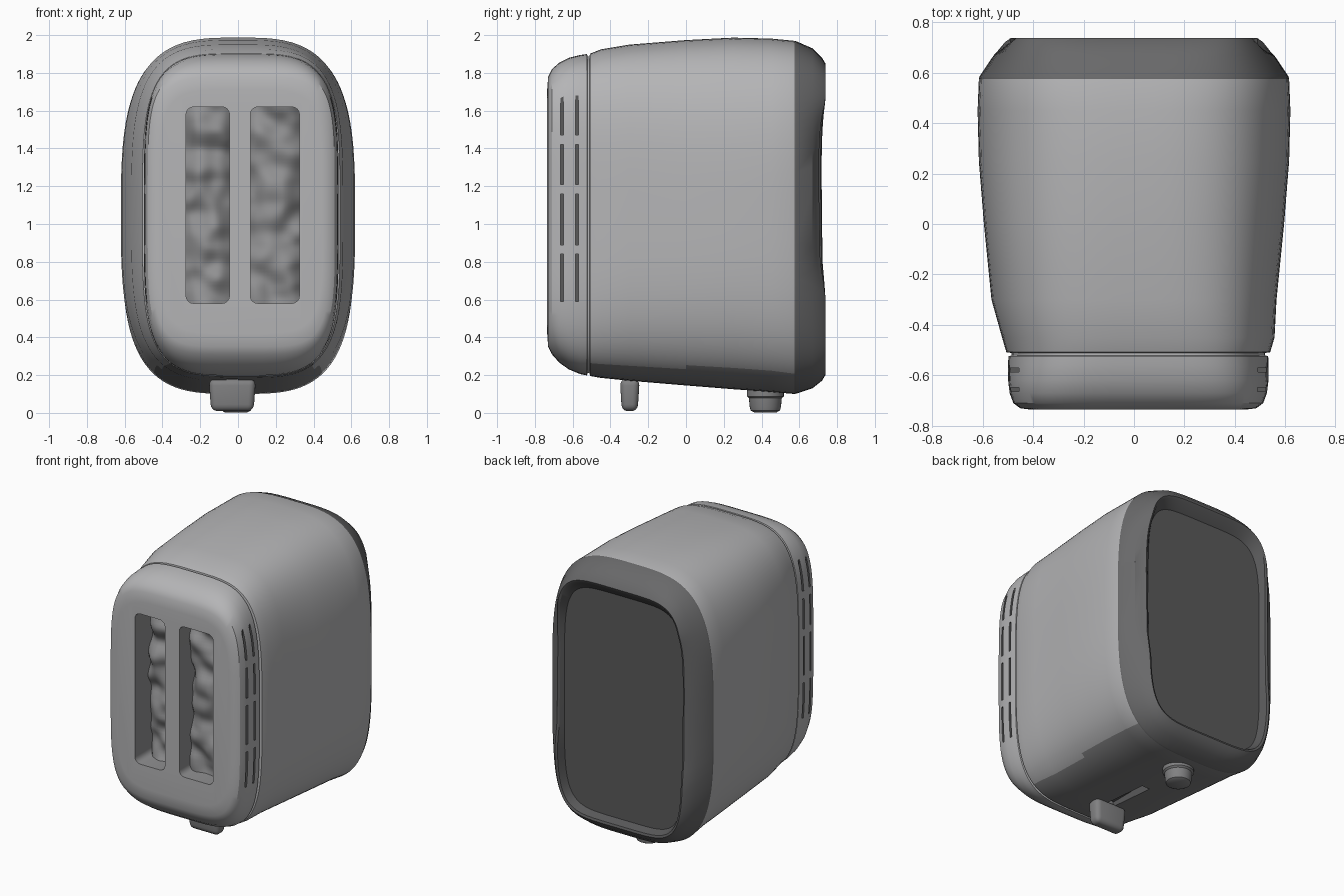
import bpy, bmesh, math
from mathutils import Vector, noise

if "Cube" in bpy.data.objects:
    bpy.data.objects.remove(bpy.data.objects["Cube"])

SEG = 96


def grey(name, v):
    m = bpy.data.materials.new(name)
    m.diffuse_color = (v, v, v * 1.02, 1)
    m.use_nodes = True
    m.node_tree.nodes["Principled BSDF"].inputs["Base Color"].default_value = m.diffuse_color
    return m


STEEL, UNDER, RIM, BASE, SLOT = [grey(n, v) for n, v in (
    ("steel", 0.46), ("underside", 0.22), ("rim_plastic", 0.14),
    ("base_plastic", 0.10), ("slot_inside", 0.28))]


def finish(name, bm, angle=35, mat=STEEL):
    bmesh.ops.recalc_face_normals(bm, faces=bm.faces)
    me = bpy.data.meshes.new(name)
    bm.to_mesh(me)
    bm.free()
    me.materials.append(mat)
    ob = bpy.data.objects.new(name, me)
    bpy.context.collection.objects.link(ob)
    smooth(ob, angle)
    return ob


def smooth(ob, angle=35):
    bpy.ops.object.select_all(action='DESELECT')
    ob.select_set(True)
    bpy.context.view_layer.objects.active = ob
    bpy.ops.object.shade_smooth_by_angle(angle=math.radians(angle))


def ring(y, hx, z0, z1, n):
    """Superellipse cross-section at depth y; the front cap sits slightly to +x."""
    cx = 0.017 if y < -0.4 else 0.0
    pts = []
    for i in range(SEG):
        a = 2 * math.pi * (i + 0.5) / SEG
        c, s = math.cos(a), math.sin(a)
        pts.append((cx + hx * math.copysign(abs(c) ** (2 / n), c), y,
                    (z0 + z1) / 2 + (z1 - z0) / 2 * math.copysign(abs(s) ** (2 / n), s)))
    return pts


def loft(name, sections):
    bm = bmesh.new()
    rings = [[bm.verts.new(p) for p in ring(*s)] for s in sections]
    for a, b in zip(rings, rings[1:]):
        for i in range(SEG):
            j = (i + 1) % SEG
            bm.faces.new((a[i], a[j], b[j], b[i]))
    bm.faces.new(rings[0])
    bm.faces.new(rings[-1])
    return finish(name, bm)


def add_box(bm, lo, hi, bevel=0.0, axis=None):
    vs = bmesh.ops.create_cube(bm, size=1)['verts']
    for v in vs:
        v.co = Vector([(l + h) / 2 + c * (h - l) for l, h, c in zip(lo, hi, v.co)])
    if bevel:
        edges = {e for v in vs for e in v.link_edges}
        if axis is not None:
            edges = {e for e in edges
                     if abs((e.verts[0].co - e.verts[1].co).normalized()[axis]) > 0.9}
        bmesh.ops.bevel(bm, geom=list(edges), offset=bevel, segments=4,
                        profile=0.5, affect='EDGES')


def cut(target, cutter):
    cutter.hide_render = True
    m = target.modifiers.new("cut", 'BOOLEAN')
    m.operation = 'DIFFERENCE'
    m.solver = 'EXACT'
    m.material_mode = 'TRANSFER'
    m.object = cutter
    bpy.ops.object.select_all(action='DESELECT')
    bpy.context.view_layer.objects.active = target
    target.select_set(True)
    bpy.ops.object.modifier_apply(modifier=m.name)
    bpy.data.objects.remove(cutter)


# Body shell: rounded front, thin seam, swelling sides, chamfered rim, recessed base
sections = [
    (-0.735, 0.43, 0.42, 1.71, 5.0),
    (-0.73, 0.468, 0.35, 1.78, 5.0),
    (-0.71, 0.495, 0.31, 1.82, 4.8),
    (-0.67, 0.51, 0.265, 1.855, 4.5),
    (-0.62, 0.516, 0.23, 1.88, 4.3),
    (-0.56, 0.516, 0.205, 1.895, 4.1),
    (-0.524, 0.515, 0.198, 1.90, 4.0),
    (-0.521, 0.503, 0.21, 1.888, 4.0),
    (-0.511, 0.503, 0.21, 1.888, 4.0),
    (-0.508, 0.523, 0.195, 1.902, 3.9),
    (-0.45, 0.54, 0.185, 1.925, 3.7),
    (-0.30, 0.565, 0.17, 1.95, 3.5),
    (0.0, 0.595, 0.145, 1.974, 3.3),
    (0.25, 0.615, 0.125, 1.987, 3.2),
    (0.45, 0.62, 0.11, 1.982, 3.2),
    (0.575, 0.615, 0.10, 1.97, 3.4),
    (0.585, 0.612, 0.102, 1.967, 3.4),
    (0.67, 0.555, 0.13, 1.93, 3.9),
    (0.72, 0.515, 0.17, 1.88, 4.5),
    (0.738, 0.49, 0.20, 1.85, 5.2),
    (0.732, 0.475, 0.215, 1.835, 5.4),
    (0.68, 0.455, 0.235, 1.78, 5.4),
]
body = loft("toaster_body", sections)
for m in (UNDER, RIM, BASE):
    body.data.materials.append(m)
last = len(sections) - 1
for p in body.data.polygons:
    k = p.index // SEG
    if p.index == last * SEG + 1 or last > k >= 19:
        p.material_index = 3
    elif last > k >= 15:
        p.material_index = 2
    elif p.normal.z < -0.75 and p.center.y > -0.5:
        p.material_index = 1

# Rim sides dip towards the middle of their height
for v in body.data.vertices:
    if 0.70 < v.co.y and abs(v.co.x) > 0.3:
        f = max(0.0, 1 - ((v.co.z - 1.15) / 0.5) ** 4)
        v.co.y -= f * (0.035 if v.co.x > 0 else 0.02)

# Two bread slots
SLOTS = [(-0.275, -0.045, -0.605), (0.065, 0.325, -0.64)]
Z0, Z1 = 0.58, 1.62
bm = bmesh.new()
for x0, x1, _ in SLOTS:
    add_box(bm, (x0, -0.9, Z0), (x1, -0.50, Z1), 0.04, axis=1)
cut(body, finish("slot_cutter", bm, 35, SLOT))

# Side vents: two dashed columns on each side; lever track underneath
bm = bmesh.new()
for side in (-1, 1):
    for y in (-0.656, -0.578):
        for z0, z1 in ((0.59, 0.84), (0.89, 1.16), (1.21, 1.42), (1.47, 1.68)):
            xs = sorted((0.017 + side * 0.472, side * 0.7))
            add_box(bm, (xs[0], y - 0.008, z0), (xs[1], y + 0.008, z1))
add_box(bm, (-0.06, -0.40, 0.0), (0.0, 0.08, 0.20))
cut(body, finish("vent_cutter", bm, 35, BASE))
smooth(body, 32)

# Uneven bottom inside each slot
for k, (x0, x1, depth) in enumerate(SLOTS):
    bm = bmesh.new()
    nx, nz = 14, 56
    grid = [[None] * (nz + 1) for _ in range(nx + 1)]
    for i in range(nx + 1):
        for j in range(nz + 1):
            x, z = x0 + (x1 - x0) * i / nx, Z0 + (Z1 - Z0) * j / nz
            y = depth + 0.05 * noise.noise(Vector((x * 9 + k * 5, 0.3, z * 9)))
            y += 0.04 * abs(2 * i / nx - 1) ** 3
            grid[i][j] = bm.verts.new((x, y, z))
    for i in range(nx):
        for j in range(nz):
            bm.faces.new((grid[i][j], grid[i + 1][j], grid[i + 1][j + 1], grid[i][j + 1]))
    ob = finish(f"slot_liner_{k + 1}", bm, 60, SLOT)
    if ob.data.polygons[0].normal.y > 0:
        ob.data.flip_normals()

# Lever knob and stem
bm = bmesh.new()
add_box(bm, (-0.155, -0.35, 0.01), (0.095, -0.245, 0.18), 0.035)
for v in bm.verts:
    t = (0.18 - v.co.z) / 0.17
    v.co.x = -0.03 + (v.co.x + 0.03) * (1 - 0.1 * t)
    v.co.y = -0.30 + (v.co.y + 0.30) * (1 - 0.2 * t)
finish("lever_knob", bm, 50, UNDER)

bm = bmesh.new()
add_box(bm, (-0.055, -0.33, 0.12), (-0.005, -0.27, 0.24))
finish("lever_stem", bm, 35, UNDER)

# Browning dial: revolved profile
bm = bmesh.new()
profile = [(0.0, 0.015), (0.06, 0.015), (0.078, 0.025), (0.083, 0.045),
           (0.087, 0.09), (0.098, 0.10), (0.098, 0.17)]
vs = [bm.verts.new((r, 0.42, z)) for r, z in profile]
es = [bm.edges.new(p) for p in zip(vs, vs[1:])]
bmesh.ops.spin(bm, geom=vs + es, cent=(0, 0.42, 0), axis=(0, 0, 1),
               angle=2 * math.pi, steps=32)
bmesh.ops.remove_doubles(bm, verts=bm.verts, dist=0.0005)
bmesh.ops.translate(bm, verts=bm.verts, vec=(-0.01, 0.0, -0.012))
finish("browning_dial", bm, 40, UNDER)
